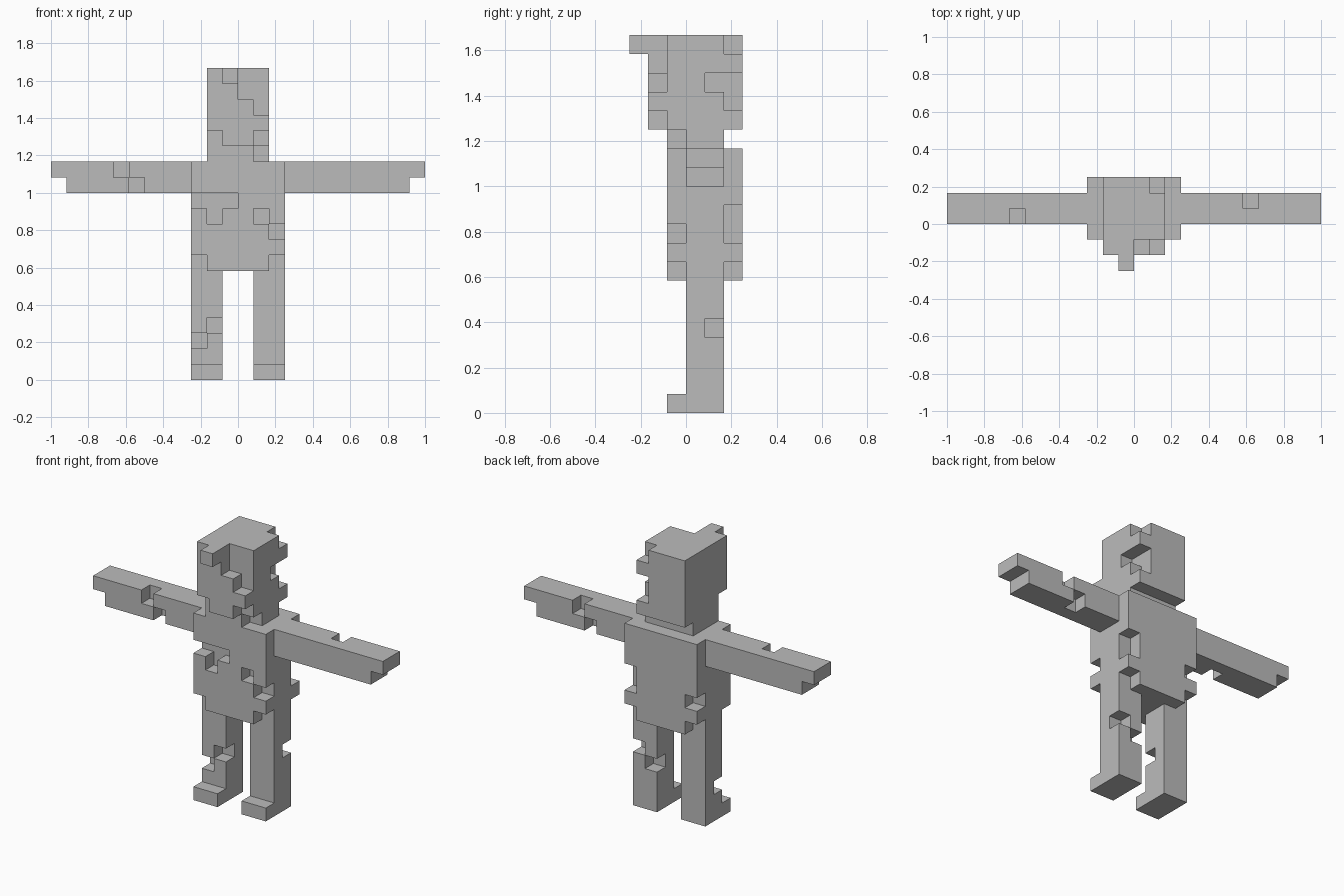
import bpy
import bmesh
from mathutils import Vector

default = bpy.data.objects.get("Cube")
if default:
    bpy.data.objects.remove(default, do_unlink=True)

UNIT = 1 / 12  # edge length of one block

grey = bpy.data.materials.new("plain grey")
grey.use_nodes = True
grey.diffuse_color = (0.5, 0.5, 0.5, 1)
grey.node_tree.nodes["Principled BSDF"].inputs["Base Color"].default_value = (0.5, 0.5, 0.5, 1)


def box(x0, x1, y0, y1, z0, z1):
    """All block cells inside a box, as a set."""
    return {(x, y, z) for x in range(x0, x1)
            for y in range(y0, y1) for z in range(z0, z1)}


def mirror_x(cells):
    return {(-1 - x, y, z) for x, y, z in cells}


parts = {}

# Head: full block, with the face layer stepped back and a small peak
head = box(-2, 2, -1, 3, 15, 20)
head |= box(-2, 0, -2, -1, 18, 20) | box(-2, 1, -2, -1, 17, 18)
head |= box(-2, 2, -2, -1, 16, 17) | box(-1, 1, -2, -1, 15, 16)
head |= box(-1, 0, -3, -2, 19, 20)
# Chips in the back corner of the head
head -= box(1, 2, 2, 3, 19, 20) | box(1, 2, 1, 3, 17, 18) | box(1, 2, 2, 3, 16, 17)
parts["head"] = head

# Neck
parts["neck"] = box(-2, 2, 0, 2, 14, 15) | box(-2, 1, -1, 0, 14, 15)

# Torso with ragged front and corners
torso = box(-3, 3, -1, 3, 7, 14)
torso -= box(-3, 0, -1, 0, 11, 12) | box(-2, -1, -1, 0, 10, 11)
torso -= box(1, 2, -1, 0, 10, 11) | box(2, 3, -1, 0, 9, 10)
torso -= box(2, 3, 2, 3, 9, 11) | box(-3, -2, 2, 3, 9, 10)
for x in (-3, 2):
    for y in (-1, 2):
        torso -= box(x, x + 1, y, y + 1, 7, 8)
parts["torso"] = torso

# Arms: mirrored bars with a hand overhang, chipped in front or behind
arm = box(3, 12, 0, 2, 12, 14) - box(11, 12, 0, 2, 12, 13)
for name, y in (("left_arm", 1), ("right_arm", 0)):
    chips = box(7, 8, y, y + 1, 13, 14) | box(6, 7, y, y + 1, 12, 13)
    cells = arm - chips
    parts[name] = cells if name == "left_arm" else mirror_x(cells)

# Legs: mirrored posts with toes, each with a diagonal chip
leg = box(1, 3, 0, 2, 0, 7) | box(1, 3, -1, 0, 0, 1)
parts["left_leg"] = leg - box(2, 3, 1, 2, 4, 5) - box(1, 2, 1, 2, 3, 4)
parts["right_leg"] = mirror_x(leg - box(1, 2, 0, 1, 3, 4) - box(2, 3, 0, 1, 2, 3))

solid = set().union(*parts.values())


def build(name, cells):
    """Skin the cells of a part, leaving out faces buried in the figure."""
    bm = bmesh.new()
    verts = {}

    def vert(corner):
        if corner not in verts:
            verts[corner] = bm.verts.new(Vector(corner) * UNIT)
        return verts[corner]

    for cell in sorted(cells):
        for axis in range(3):
            u, v = (axis + 1) % 3, (axis + 2) % 3
            for side in (0, 1):
                neighbour = list(cell)
                neighbour[axis] += 1 if side else -1
                if tuple(neighbour) in solid:
                    continue
                ring = []
                for du, dv in ((0, 0), (1, 0), (1, 1), (0, 1)):
                    corner = list(cell)
                    corner[axis] += side
                    corner[u] += du
                    corner[v] += dv
                    ring.append(vert(tuple(corner)))
                bm.faces.new(ring if side else ring[::-1])

    mesh = bpy.data.meshes.new(name)
    bm.to_mesh(mesh)
    bm.free()
    mesh.materials.append(grey)
    obj = bpy.data.objects.new(name, mesh)
    bpy.context.scene.collection.objects.link(obj)


for part_name, part_cells in parts.items():
    build(part_name, part_cells)
